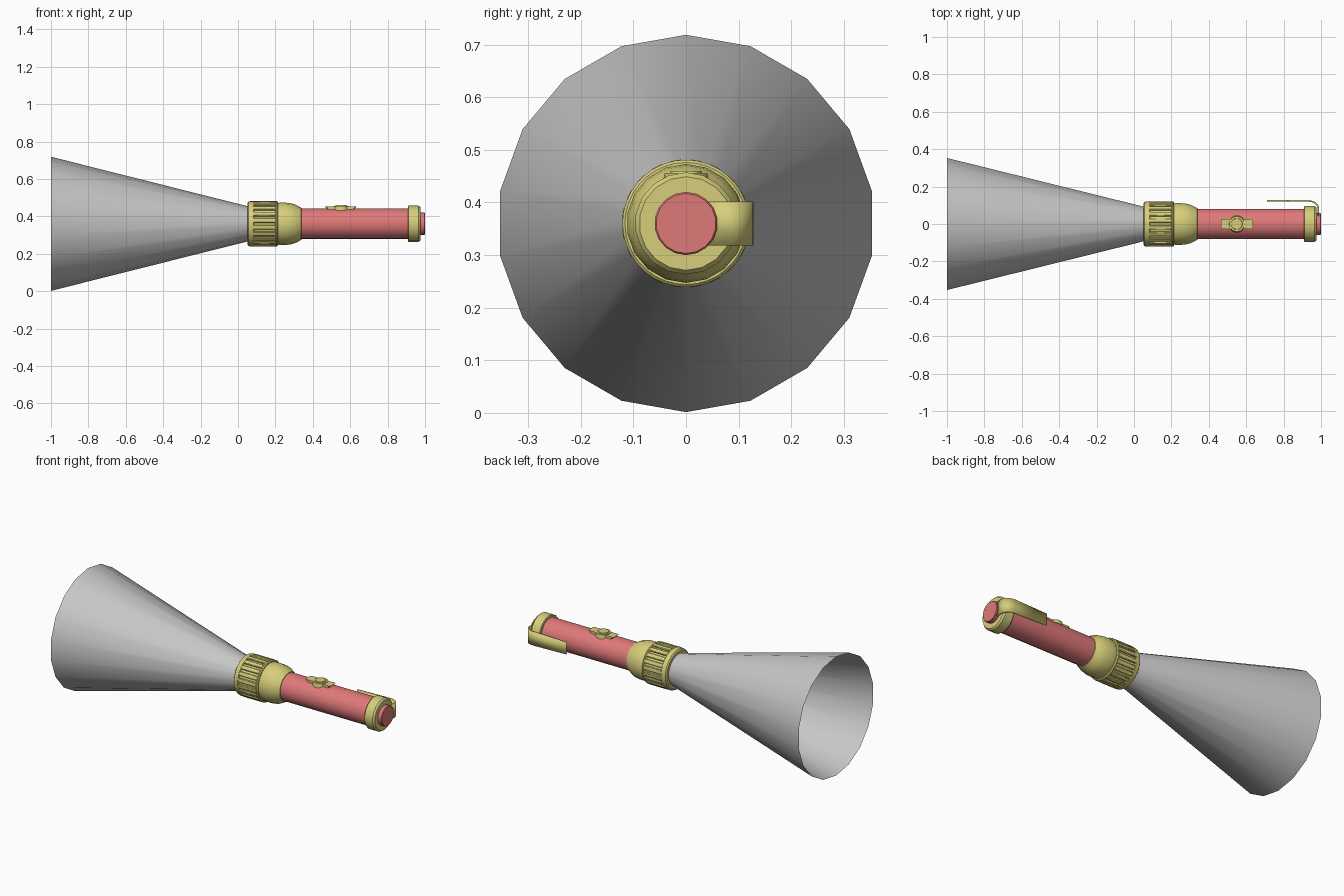
import bpy, bmesh, math
from mathutils import Matrix, Vector

if "Cube" in bpy.data.objects:
    bpy.data.objects.remove(bpy.data.objects["Cube"])

CZ = 0.36  # height of the torch axis


def material(name, rgb):
    m = bpy.data.materials.new(name)
    m.diffuse_color = (*rgb, 1)
    m.use_nodes = True
    m.node_tree.nodes["Principled BSDF"].inputs["Base Color"].default_value = m.diffuse_color
    return m


grey = material("beam grey", (0.57, 0.57, 0.57))
yellow = material("soft yellow", (0.68, 0.62, 0.20))
red = material("soft red", (0.74, 0.19, 0.19))


def finish(name, bm, mat, angle=35, recalc=True):
    if recalc:
        bmesh.ops.recalc_face_normals(bm, faces=bm.faces)
    me = bpy.data.meshes.new(name)
    bm.to_mesh(me)
    bm.free()
    me.materials.append(mat)
    ob = bpy.data.objects.new(name, me)
    bpy.context.collection.objects.link(ob)
    bpy.ops.object.select_all(action='DESELECT')
    ob.select_set(True)
    bpy.context.view_layer.objects.active = ob
    bpy.ops.object.shade_smooth_by_angle(angle=math.radians(angle))
    return ob


def lathe(name, profile, mat, n=18, angle=35, caps=(False, False)):
    """Revolve (x, radius) points round the torch axis."""
    bm = bmesh.new()
    rings = []
    for x, r in profile:
        rings.append([bm.verts.new((x, r * math.sin(2 * math.pi * i / n),
                                    CZ + r * math.cos(2 * math.pi * i / n)))
                      for i in range(n)])
    for a, b in zip(rings, rings[1:]):
        for i in range(n):
            j = (i + 1) % n
            bm.faces.new((a[i], a[j], b[j], b[i]))
    for ring, cap in zip((rings[0], rings[-1]), caps):
        if cap:
            bm.faces.new(ring)
    return finish(name, bm, mat, angle)


# Open light cone
lathe("light_cone", [(-1.0, 0.3585), (0.06, 0.092)], grey)
lathe("lens", [(0.06, 0.097), (0.068, 0.097)], grey, caps=(True, True))

# Head: grip collar, then bell tapering to the barrel
lathe("head_collar", [(0.07, 0.09), (0.05, 0.094), (0.05, 0.110), (0.056, 0.118),
                      (0.066, 0.121), (0.082, 0.121), (0.086, 0.113),
                      (0.198, 0.113), (0.202, 0.121), (0.208, 0.121),
                      (0.213, 0.116), (0.213, 0.085)], yellow, n=36)
lathe("head_bell", [(0.205, 0.109), (0.22, 0.113), (0.255, 0.113), (0.28, 0.110),
                    (0.30, 0.105), (0.32, 0.096), (0.338, 0.086), (0.342, 0.075)], yellow)

# Raised grip ribs round the collar
bm = bmesh.new()
RIBS = 20
for k in range(RIBS):
    turn = Matrix.Rotation(2 * math.pi * (k + 0.5) / RIBS, 4, 'X')
    place = Matrix.Translation((0.142, 0, CZ)) @ turn @ Matrix.Translation((0, 0, 0.1145))
    bmesh.ops.create_cube(bm, size=1, matrix=place @ Matrix.Diagonal((0.122, 0.024, 0.014, 1)))
ribs = finish("grip_ribs", bm, yellow)
bev = ribs.modifiers.new("bevel", 'BEVEL')
bev.width, bev.segments = 0.003, 1

# Barrel, tail cap and tail button
lathe("barrel", [(0.32, 0.0825), (0.92, 0.0825)], red, caps=(True, True))
lathe("tail_cap", [(0.908, 0.08), (0.908, 0.094), (0.912, 0.097), (0.965, 0.097),
                   (0.975, 0.089)], yellow, caps=(False, True))
lathe("tail_button", [(0.96, 0.06), (0.996, 0.06), (1.0, 0.057)], red, caps=(False, True))

# Pocket clip: a strip along +y that bends over the tail end
path = [(0.71, 0.124), (0.93, 0.124)]
for i in range(1, 6):
    a = math.radians(90 - 18 * i)
    path.append((0.93 + 0.055 * math.cos(a), 0.084 + 0.040 * math.sin(a)))
path.append((0.985, 0.04))
bm = bmesh.new()
lo, hi = [], []
for i, (x, y) in enumerate(path):
    h = 0.036 if i == 0 else 0.0415
    lo.append(bm.verts.new((x, y, CZ - h)))
    hi.append(bm.verts.new((x, y, CZ + h)))
for i in range(len(path) - 1):
    bm.faces.new((lo[i], lo[i + 1], hi[i + 1], hi[i]))
clip = finish("pocket_clip", bm, yellow, recalc=False)
sol = clip.modifiers.new("thickness", 'SOLIDIFY')
sol.thickness, sol.offset = 0.008, 0

# Switch plate on top, with flared ends
bm = bmesh.new()
outline = [(0.085, 0.022), (0.078, 0.027), (0.035, 0.027)]
half = outline + [(-x, y) for x, y in reversed(outline)]
loop = half + [(x, -y) for x, y in reversed(half)]
face = bm.faces.new([bm.verts.new((0.55 + x, y, CZ + 0.092)) for x, y in loop])
ext = bmesh.ops.extrude_face_region(bm, geom=[face])
for v in ext["geom"]:
    if isinstance(v, bmesh.types.BMVert):
        v.co.z -= 0.018
        v.co.x = 0.55 + (v.co.x - 0.55) * 0.8
finish("switch_plate", bm, yellow)


# Round switch: rim and button, standing on z
def disc(name, r1, r2, z0, z1):
    bm = bmesh.new()
    bmesh.ops.create_cone(bm, cap_ends=True, segments=18, radius1=r1, radius2=r2, depth=z1 - z0,
                          matrix=Matrix.Translation((0.55, 0, CZ + (z0 + z1) / 2)))
    finish(name, bm, yellow)


disc("switch_rim", 0.045, 0.041, 0.07, 0.095)
disc("switch_button", 0.032, 0.029, 0.09, 0.100)
